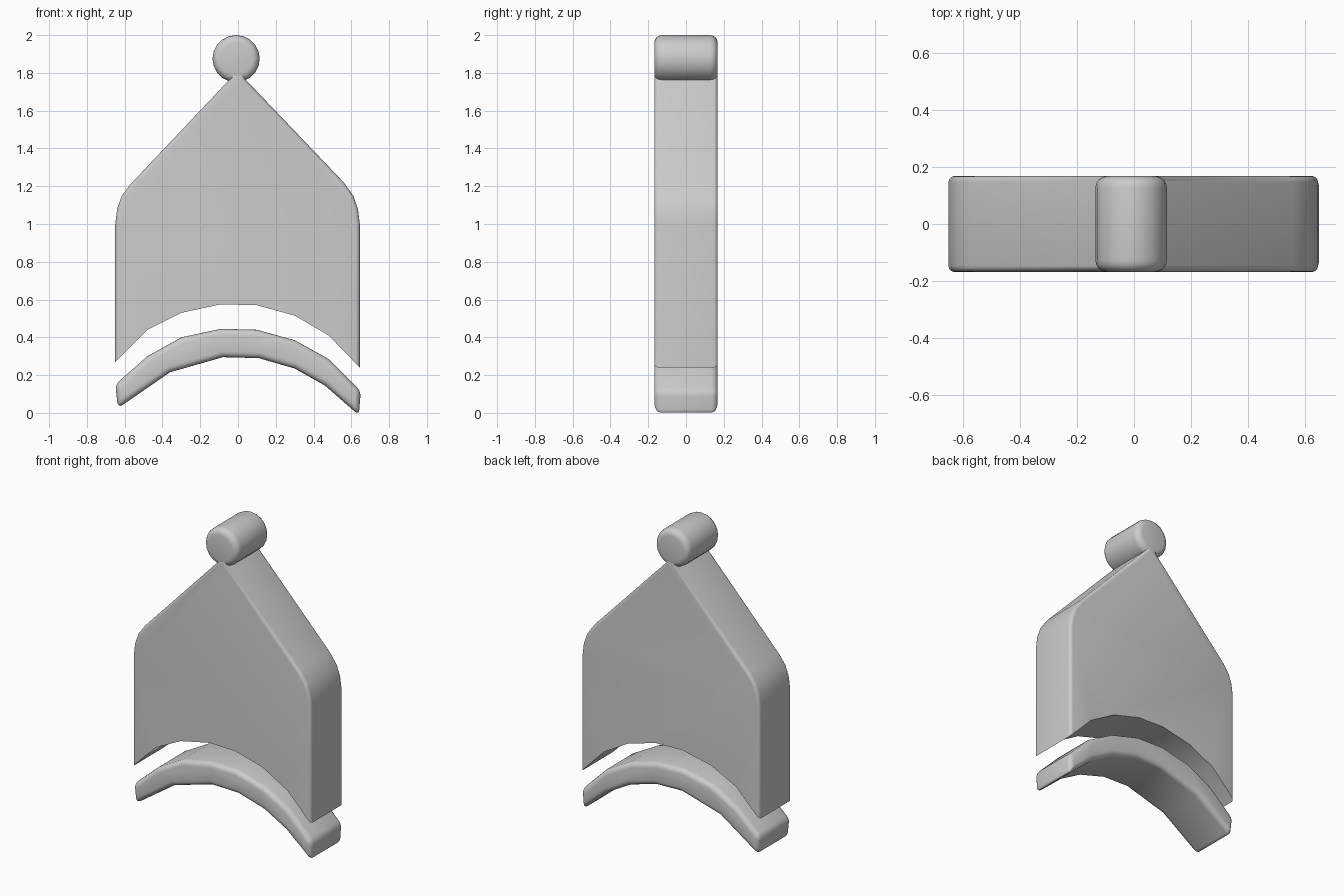
import bpy, bmesh, math

if "Cube" in bpy.data.objects:
    bpy.data.objects.remove(bpy.data.objects["Cube"])

HALF = 0.168  # half depth of every part


def slab(name, profile, bevel_test, width):
    """Extrude an x/z outline through y and round the chosen edges."""
    bm = bmesh.new()
    front = [bm.verts.new((x, -HALF, z)) for x, z in profile]
    back = [bm.verts.new((x, HALF, z)) for x, z in profile]
    n = len(profile)
    bm.faces.new(front)
    bm.faces.new(back[::-1])
    for i in range(n):
        j = (i + 1) % n
        bm.faces.new((front[j], front[i], back[i], back[j]))
    bmesh.ops.recalc_face_normals(bm, faces=bm.faces)
    edges = [e for e in bm.edges if bevel_test(e)]
    bmesh.ops.bevel(bm, geom=edges, offset=width, segments=4, profile=0.5,
                    affect='EDGES', clamp_overlap=True)
    bmesh.ops.recalc_face_normals(bm, faces=bm.faces)
    mesh = bpy.data.meshes.new(name)
    bm.to_mesh(mesh)
    bm.free()
    obj = bpy.data.objects.new(name, mesh)
    bpy.context.collection.objects.link(obj)
    bpy.ops.object.select_all(action='DESELECT')
    obj.select_set(True)
    bpy.context.view_layer.objects.active = obj
    bpy.ops.object.shade_smooth_by_angle(angle=math.radians(40))
    return obj


def sharp(e):
    return e.calc_face_angle() > math.radians(35)


# Pointed body: arched underside stays crisp, the outer rim is rounded
arch = [(-0.65, 0.27), (-0.48, 0.44), (-0.30, 0.53), (-0.09, 0.575),
        (0.10, 0.57), (0.30, 0.515), (0.48, 0.41), (0.645, 0.24)]
outline = [(0.645, 1.0), (0.635, 1.08), (0.61, 1.15), (0.56, 1.22),
           (0.035, 1.77), (0.035, 1.80), (-0.04, 1.80), (-0.04, 1.77),
           (-0.57, 1.21), (-0.615, 1.15), (-0.64, 1.08), (-0.65, 1.0)]


def outer_rim(e):
    a, b = e.verts
    on_face = abs(a.co.y - b.co.y) < 1e-4
    return on_face and max(a.co.z, b.co.z) > 0.6


slab("body", arch + outline, outer_rim, 0.025)

# Curved band below the body
top = [(-0.65, 0.15), (-0.48, 0.30), (-0.30, 0.40), (-0.09, 0.445),
       (0.10, 0.44), (0.30, 0.385), (0.48, 0.285), (0.65, 0.115)]
under = [(0.645, -0.012), (0.61, 0.0), (0.46, 0.145), (0.30, 0.235),
         (0.11, 0.29), (-0.08, 0.295), (-0.36, 0.215), (-0.635, 0.025)]
under[0:2] = [(0.64, -0.012)]
slab("lower_band", top + under, sharp, 0.032)

# Round knob on the peak
knob = [(-0.01 + 0.125 * math.cos(i * math.tau / 20),
         1.875 + 0.125 * math.sin(i * math.tau / 20)) for i in range(20)]
slab("top_knob", knob, sharp, 0.04)
